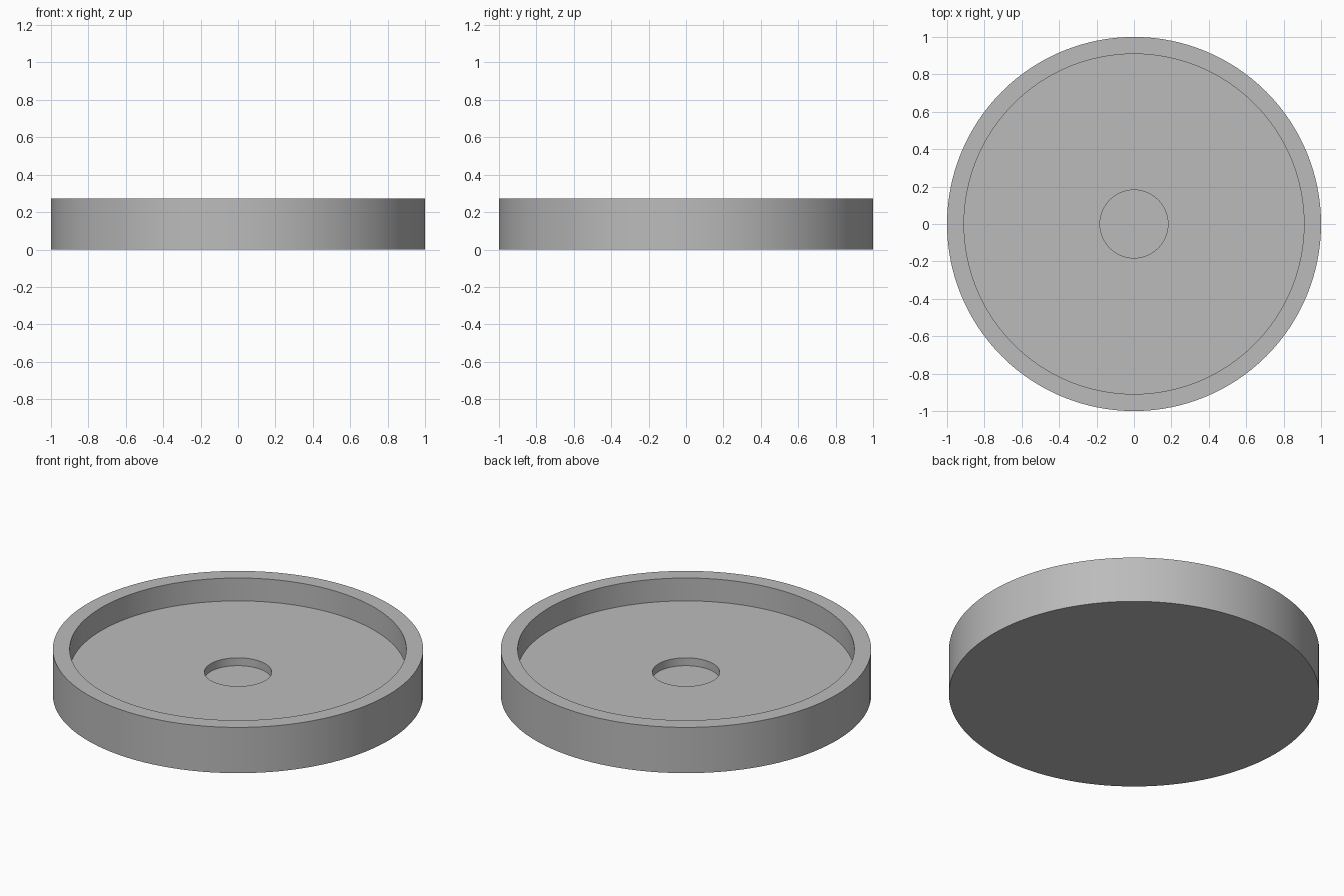
import bpy
import bmesh
import math

cube = bpy.data.objects.get("Cube")
if cube:
    bpy.data.objects.remove(cube, do_unlink=True)

# Plain grey material
grey = bpy.data.materials.new("plain_grey")
grey.use_nodes = True
color = (0.5, 0.5, 0.5, 1)
grey.diffuse_color = color
grey.node_tree.nodes["Principled BSDF"].inputs["Base Color"].default_value = color

# Proportions in units of 1/22 of the outer radius
UNIT = 1 / 22
SEGMENTS = 128
# Radius and height: base, outer wall, rim, tray floor, centre recess
profile = [(22, 0), (22, 6), (20, 6), (20, 3), (4, 3), (4, 1.97)]

# Spin the profile into rings, joined by walls and closed by two discs
bm = bmesh.new()
rings = []
for radius, height in profile:
    ring = []
    for i in range(SEGMENTS):
        a = math.tau * i / SEGMENTS
        ring.append(bm.verts.new((radius * UNIT * math.cos(a),
                                  radius * UNIT * math.sin(a),
                                  height * UNIT)))
    rings.append(ring)
for low, high in zip(rings, rings[1:]):
    for i in range(SEGMENTS):
        j = (i + 1) % SEGMENTS
        bm.faces.new((low[i], low[j], high[j], high[i]))
bm.faces.new(list(reversed(rings[0])))
bm.faces.new(rings[-1])
bmesh.ops.recalc_face_normals(bm, faces=bm.faces[:])

mesh = bpy.data.meshes.new("round_tray")
bm.to_mesh(mesh)
bm.free()
tray = bpy.data.objects.new("round_tray", mesh)
bpy.context.collection.objects.link(tray)
mesh.materials.append(grey)

# Smooth the round walls and keep the rims sharp
bpy.ops.object.select_all(action="DESELECT")
tray.select_set(True)
bpy.context.view_layer.objects.active = tray
bpy.ops.object.shade_smooth_by_angle(angle=math.radians(30))
